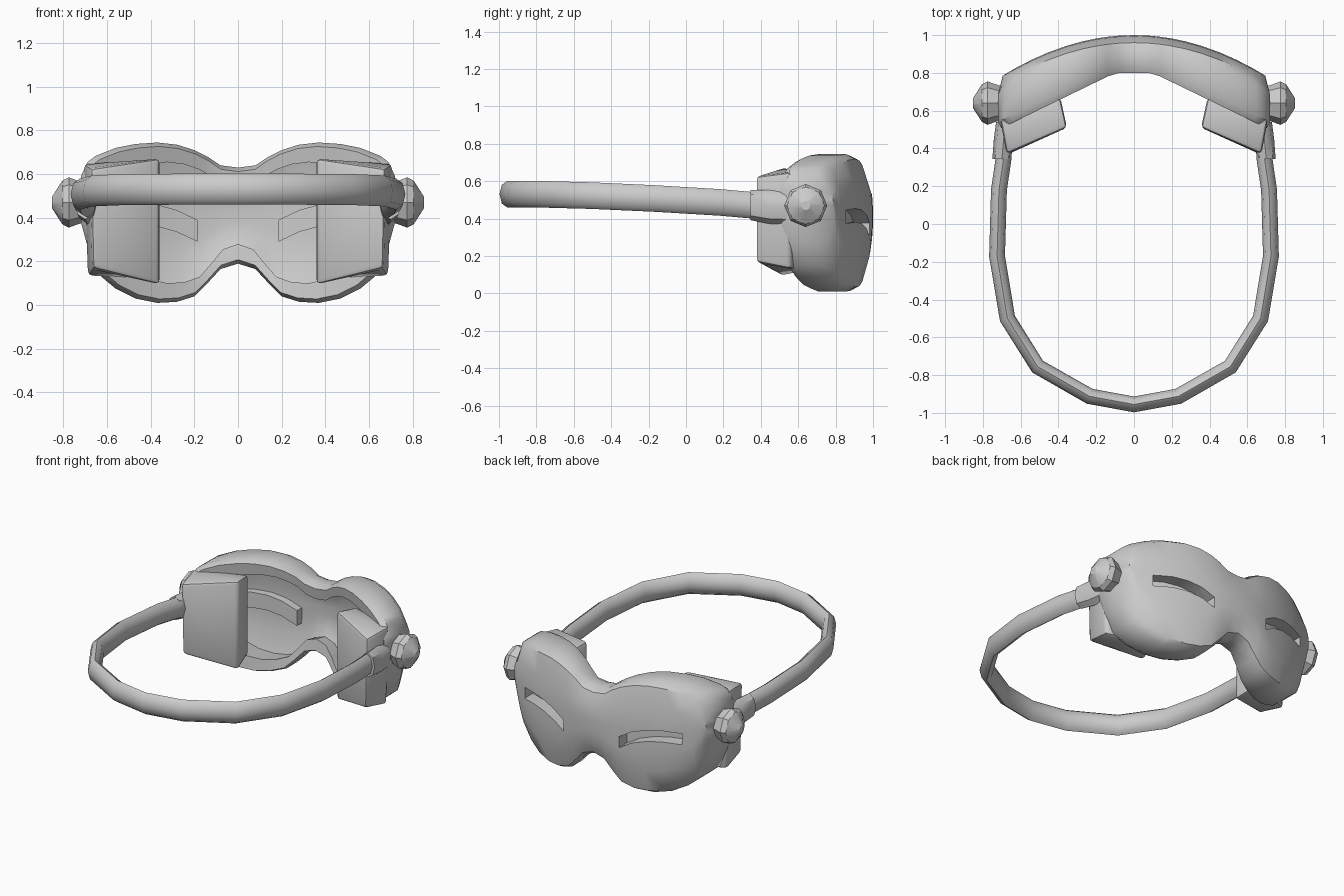
import bpy, bmesh, math
from mathutils import Vector

cube = bpy.data.objects.get("Cube")
if cube:
    bpy.data.objects.remove(cube)

grey = bpy.data.materials.new("matte_grey")
grey.use_nodes = True
grey.diffuse_color = (0.6, 0.6, 0.6, 1)
grey.node_tree.nodes["Principled BSDF"].inputs["Base Color"].default_value = (0.6, 0.6, 0.6, 1)


def make(name, bm):
    bmesh.ops.recalc_face_normals(bm, faces=bm.faces)
    mesh = bpy.data.meshes.new(name)
    bm.to_mesh(mesh)
    bm.free()
    mesh.materials.append(grey)
    obj = bpy.data.objects.new(name, mesh)
    bpy.context.collection.objects.link(obj)
    return obj


def bridge(bm, a, b):
    n = len(a)
    for i in range(n):
        bm.faces.new((a[i], a[(i + 1) % n], b[(i + 1) % n], b[i]))


def loft(name, rings):
    """Skin a list of point rings and cap both ends."""
    bm = bmesh.new()
    loops = [[bm.verts.new(p) for p in ring] for ring in rings]
    for a, b in zip(loops, loops[1:]):
        bridge(bm, a, b)
    bm.faces.new(loops[0])
    bm.faces.new(loops[-1])
    return make(name, bm)


def mirror(obj):
    m = obj.modifiers.new("Mirror", 'MIRROR')
    m.use_mirror_merge = False


def bevel(obj, width, segments=2):
    m = obj.modifiers.new("Bevel", 'BEVEL')
    m.width, m.segments = width, segments


def finish(obj, angle):
    """Apply modifiers, then smooth while keeping sharp edges."""
    bpy.ops.object.select_all(action='DESELECT')
    obj.select_set(True)
    bpy.context.view_layer.objects.active = obj
    bpy.ops.object.convert(target='MESH')
    bpy.ops.object.shade_smooth_by_angle(angle=math.radians(angle))


# Mask silhouette: x, lower z, upper z
half = [(0, .19, .63), (.08, .165, .64), (.14, .1, .68), (.2, .04, .71),
        (.28, .015, .735), (.37, .01, .745), (.47, .03, .738), (.56, .075, .72),
        (.65, .15, .685), (.69, .27, .655), (.72, .38, .59)]
columns = [(-x, lo, hi) for x, lo, hi in half[:0:-1]] + half
rows = [-1, -.6, -.2, .2, .6, 1]
last = len(columns) - 1


def front(x):
    return 1 - .23 * (x / .72) ** 2


def back(x):
    return .8 - .485 * max(0, abs(x) - .1)


def mask_point(i, v, inset, depth):
    x, lo, hi = columns[i]
    x *= 1 - inset / .72
    reach = max((hi - lo) / 2 - inset, .03)
    return Vector((x, depth(x, v), (lo + hi) / 2 + v * reach))


def face_y(x, v):
    return front(x) - .04 * v ** 4


border = ([(i, 0) for i in range(last)] + [(last, j) for j in range(5)]
          + [(i, 5) for i in range(last, 0, -1)] + [(0, j) for j in range(5, 0, -1)])


def mask_grid(bm, inset, depth):
    g = [[bm.verts.new(mask_point(i, v, inset, depth)) for v in rows]
         for i in range(last + 1)]
    for i in range(last):
        for j in range(5):
            bm.faces.new((g[i][j], g[i + 1][j], g[i + 1][j + 1], g[i][j + 1]))
    return [g[i][j] for i, j in border]


# Mask shell: curved face, side wall, rear rim and hollow inside
bm = bmesh.new()
loops = [mask_grid(bm, .025, face_y)]
for inset, depth in [(0, lambda x, v: front(x) - .085),
                     (0, lambda x, v: back(x) + .04),
                     (.018, lambda x, v: back(x)),
                     (.09, lambda x, v: back(x) + .01)]:
    loops.append([bm.verts.new(mask_point(i, rows[j], inset, depth)) for i, j in border])
loops.append(mask_grid(bm, .07, lambda x, v: face_y(x, v) - .06))
for a, b in zip(loops, loops[1:]):
    bridge(bm, a, b)
shell = make("mask_shell", bm)


# Eye slots: arched pockets pressed into the face
def eye_bar(name, near, far, height, extra):
    path = [(.2 - extra, .34), (.28, .385), (.37, .41), (.46, .418), (.57 + extra, .41)]
    rings = []
    for x, z in path:
        n, f = front(x) + near, front(x) + far
        rings.append([(x, n, z - height), (x, n, z + height),
                      (x, f, z + height), (x, f, z - height)])
    obj = loft(name, rings)
    mirror(obj)
    finish(obj, 35)
    return obj


cutter = eye_bar("eye_cutter", .08, -.085, .036, 0)
pocket = eye_bar("eye_pockets", -.04, -.11, .05, .015)
for obj in (shell, pocket):
    cut = obj.modifiers.new("Slot", 'BOOLEAN')
    cut.operation, cut.solver, cut.object = 'DIFFERENCE', 'EXACT', cutter
    finish(obj, 38)
cutter.hide_render = True
cutter.hide_set(True)

# Cheek pads: tapered blocks behind the mask
pad = loft("cheek_pads", [
    [(.355, .51, .09), (.355, .51, .675), (.39, .67, .65), (.39, .67, .13)],
    [(.665, .37, .17), (.675, .37, .625), (.71, .56, .65), (.69, .56, .13)]])
mirror(pad)
bevel(pad, .022)
finish(pad, 40)

# Side studs: faceted knobs
studs = loft("side_studs", [
    [(x, .64 + r * math.cos(k * math.tau / 8), .47 + r * math.sin(k * math.tau / 8))
     for k in range(8)]
    for x, r in [(.69, .085), (.735, .1), (.775, .115), (.805, .1), (.853, .025)]])
mirror(studs)
finish(studs, 30)


# Head strap: oval band swept around the back of the head
def oval(p, normal, a, b):
    ring = []
    for k in range(8):
        t = k * math.tau / 8
        ring.append(Vector(p) + normal * a * math.cos(t) + Vector((0, 0, b * math.sin(t))))
    return ring


side = [(.69, .48, .46), (.69, .35, .472), (.715, .18, .487), (.725, -.17, .508),
        (.67, -.5, .523), (.51, -.755, .53), (.235, -.912, .531)]
path = [Vector(p) for p in side + [(0, -.955, .531)]]
path += [Vector((-x, y, z)) for x, y, z in side[::-1]]
rings = []
for i, p in enumerate(path):
    t = path[min(i + 1, len(path) - 1)] - path[max(i - 1, 0)]
    rings.append(oval(p, Vector((-t.y, t.x, 0)).normalized(), .042, .071))
strap = loft("head_strap", rings)
finish(strap, 50)

# Strap sleeves: collars joining the strap to the mask
sleeve = loft("strap_sleeves", [
    oval((.685, .54, .46), Vector((1, 0, 0)), .045, .09),
    oval((.69, .45, .462), Vector((1, 0, 0)), .052, .09),
    oval((.7, .345, .472), Vector((1, 0, 0)), .05, .08)])
mirror(sleeve)
finish(sleeve, 40)
